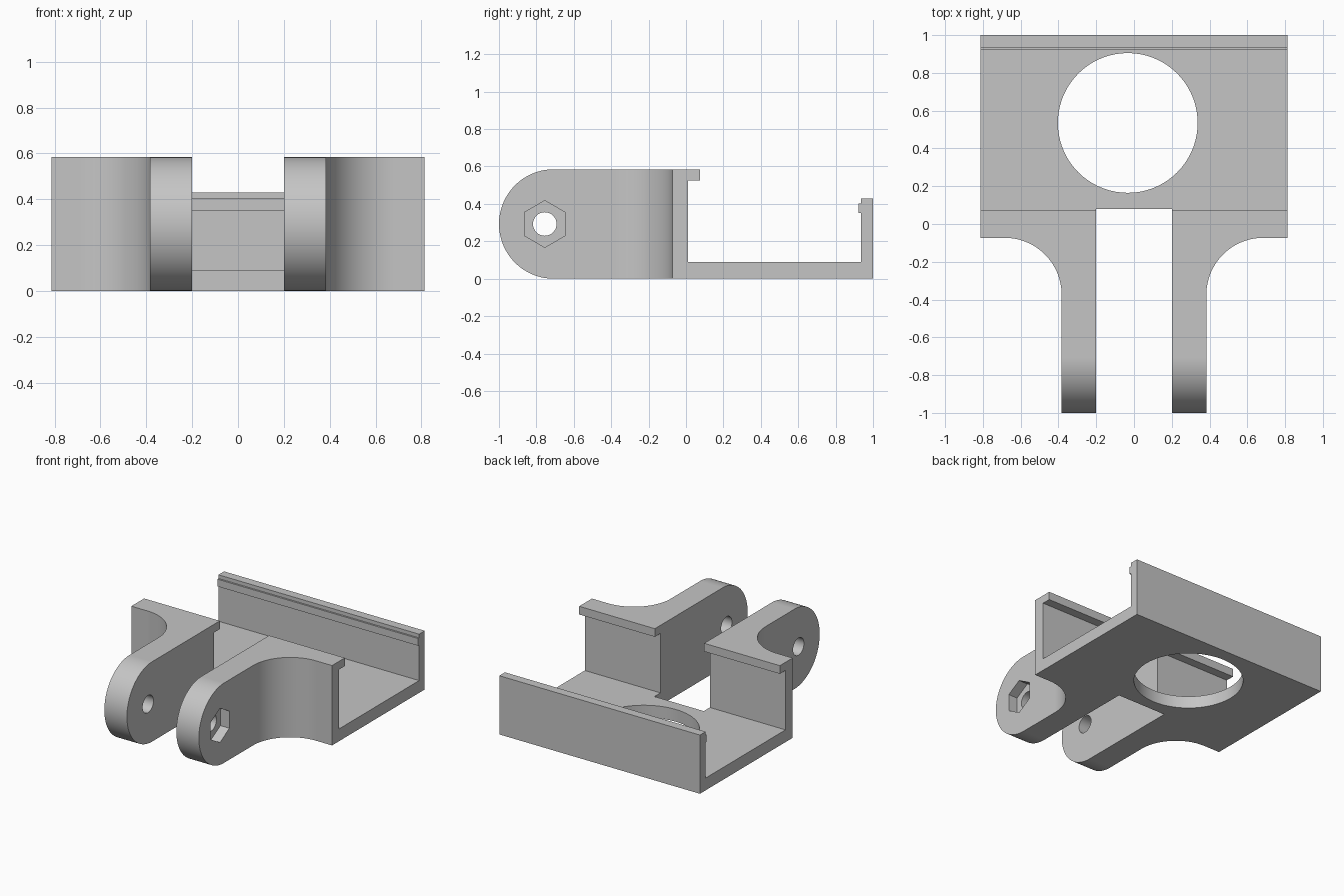
import bpy, bmesh, math
from mathutils import Vector

cube = bpy.data.objects.get("Cube")
if cube:
    bpy.data.objects.remove(cube, do_unlink=True)

grey = bpy.data.materials.new("plain grey")
grey.use_nodes = True
colour = (0.56, 0.56, 0.56, 1)
grey.diffuse_color = colour
grey.node_tree.nodes["Principled BSDF"].inputs["Base Color"].default_value = colour


def arc(cx, cy, r, start, end, steps):
    """Points along a circular arc, angles in degrees."""
    angles = [math.radians(start + (end - start) * i / steps) for i in range(steps + 1)]
    return [(cx + r * math.cos(a), cy + r * math.sin(a)) for a in angles]


def prism(name, points, axis, low, high):
    """Extrude an outline along x (points are y, z) or along z (points are x, y)."""
    bm = bmesh.new()
    place = (lambda p: (low, *p)) if axis == "x" else (lambda p: (*p, low))
    face = bm.faces.new([bm.verts.new(place(p)) for p in points])
    moved = bmesh.ops.extrude_face_region(bm, geom=[face])["geom"]
    step = Vector((high - low, 0, 0) if axis == "x" else (0, 0, high - low))
    bmesh.ops.translate(bm, vec=step, verts=[v for v in moved if isinstance(v, bmesh.types.BMVert)])
    bmesh.ops.recalc_face_normals(bm, faces=bm.faces)
    mesh = bpy.data.meshes.new(name)
    bm.to_mesh(mesh)
    bm.free()
    mesh.materials.append(grey)
    obj = bpy.data.objects.new(name, mesh)
    bpy.context.collection.objects.link(obj)
    return obj


def carve(target, cutter, operation="DIFFERENCE"):
    cutter.hide_render = True
    mod = target.modifiers.new(cutter.name, "BOOLEAN")
    mod.operation, mod.solver, mod.object = operation, "EXACT", cutter
    bpy.context.view_layer.objects.active = target
    bpy.ops.object.modifier_apply(modifier=mod.name)
    bpy.data.objects.remove(cutter, do_unlink=True)


# Side profile: rounded nose, hooked front wall, floor, back wall with catch rib
height, nose = 0.585, 0.2925
side = arc(nose - 1, nose, nose, 270, 90, 40)
side += [(0.075, height), (0.075, 0.525), (0.01, 0.525), (0.01, 0.09),
         (0.935, 0.09), (0.935, 0.35), (0.922, 0.35), (0.922, 0.403),
         (0.935, 0.403), (0.935, 0.43), (1, 0.43), (1, 0)]
bracket = prism("mounting_bracket", side, "x", -1, 1)

# Plan outline: wide tray, filleted arms and the slot between them
half = [(0.2, 0.08), (0.2, -1.1), (0.383, -1.1)]
half += arc(0.685, -0.375, 0.302, 180, 90, 28)
half += [(0.813, -0.073), (0.813, 1.1)]
plan = half + [(-x, y) for x, y in reversed(half)]
carve(bracket, prism("plan_outline", plan, "z", -0.2, 0.8), "INTERSECT")

# Round opening in the floor
opening = arc(-0.033, 0.535, 0.37, 0, 360, 72)[:-1]
carve(bracket, prism("floor_opening", opening, "z", -0.1, 0.2))

# Bolt hole through both arms, and nut pocket in the left arm
bolt = arc(-0.755, nose, 0.063, 0, 360, 32)[:-1]
carve(bracket, prism("bolt_hole", bolt, "x", -0.9, 0.9))
nut = arc(-0.755, nose, 0.125, 30, 390, 6)[:-1]
carve(bracket, prism("nut_pocket", nut, "x", 0.31, 0.6))

# Smooth curves, flat planes
bpy.ops.object.select_all(action="DESELECT")
bracket.select_set(True)
bpy.context.view_layer.objects.active = bracket
bpy.ops.object.shade_smooth_by_angle(angle=math.radians(25))
weighted = bracket.modifiers.new("flat_planes", "WEIGHTED_NORMAL")
weighted.keep_sharp = True
